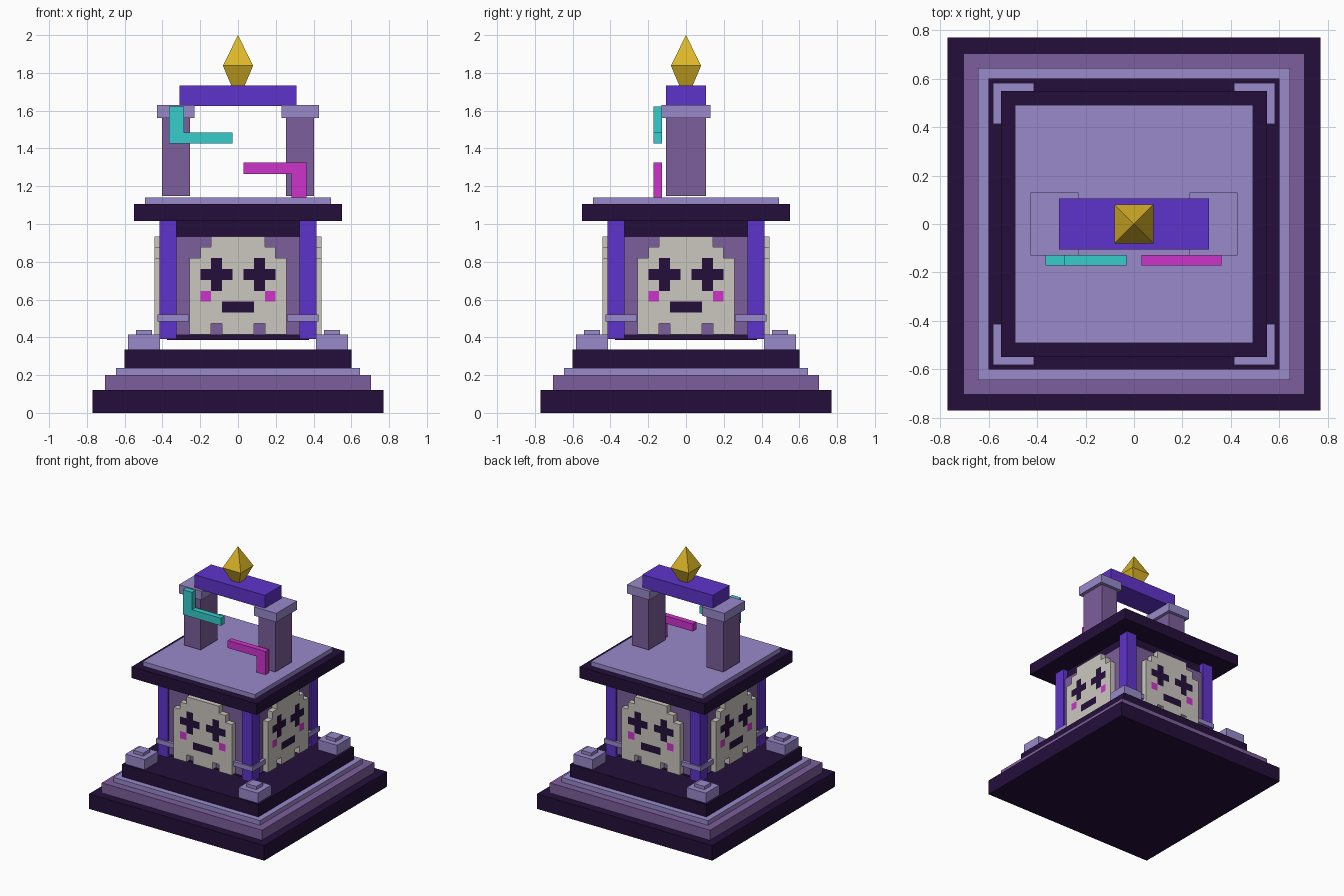
import bpy, bmesh, math
from mathutils import Matrix

if "Cube" in bpy.data.objects:
    bpy.data.objects.remove(bpy.data.objects["Cube"])


def lin(c):
    c /= 255
    return c / 12.92 if c <= 0.04045 else ((c + 0.055) / 1.055) ** 2.4


def mat(name, r, g, b):
    m = bpy.data.materials.new(name)
    m.diffuse_color = (lin(r), lin(g), lin(b), 1)
    m.use_nodes = True
    m.node_tree.nodes["Principled BSDF"].inputs["Base Color"].default_value = m.diffuse_color
    return m


DARK = mat("dark plum", 36, 15, 58)
MID = mat("dusty purple", 125, 94, 156)
LAV = mat("lavender", 153, 138, 203)
VIO = mat("bright violet", 95, 51, 203)
BONE = mat("bone", 203, 199, 191)
CYAN = mat("cyan", 54, 205, 203)
PINK = mat("magenta", 205, 52, 203)
GOLD = mat("gold", 220, 182, 40)


def finish(name, bm, mats):
    me = bpy.data.meshes.new(name)
    bm.to_mesh(me)
    bm.free()
    for m in mats:
        me.materials.append(m)
    ob = bpy.data.objects.new(name, me)
    bpy.context.collection.objects.link(ob)
    return ob


def box(name, m, x0, x1, y0, y1, z0, z1):
    bm = bmesh.new()
    size = Matrix.Diagonal((x1 - x0, y1 - y0, z1 - z0, 1))
    place = Matrix.Translation(((x0 + x1) / 2, (y0 + y1) / 2, (z0 + z1) / 2))
    bmesh.ops.create_cube(bm, size=1, matrix=place @ size)
    return finish(name, bm, [m])


def slab(name, m, h, z0, z1):
    return box(name, m, -h, h, -h, h, z0, z1)


def corners(name, m, a, b, z0, z1):
    # the same square block at all four corners
    for sx in (-1, 1):
        for sy in (-1, 1):
            xs, ys = sorted((sx * a, sx * b)), sorted((sy * a, sy * b))
            box(name, m, *xs, *ys, z0, z1)


# stepped base
slab("base_bottom_step", DARK, 0.77, 0, 0.12)
slab("base_middle_step", MID, 0.705, 0.12, 0.2)
slab("base_trim", LAV, 0.645, 0.2, 0.237)
slab("base_top_step", DARK, 0.6, 0.237, 0.335)
corners("corner_stud", LAV, 0.413, 0.582, 0.335, 0.415)
corners("corner_stud_cap", LAV, 0.455, 0.54, 0.415, 0.44)

# raised chamber with corner posts and clasps
slab("chamber_core", DARK, 0.375, 0.387, 1.015)
corners("corner_post", VIO, 0.325, 0.415, 0.39, 1.015)
corners("post_clasp", LAV, 0.26, 0.425, 0.483, 0.52)

# pixel mask on each side: # bone, o dark, p magenta
MASK = ["..#####..",
        ".#######.",
        "##o###o##",
        "#ooo#ooo#",
        "##o###o##",
        "#p#####p#",
        "###ooo###",
        "#########",
        "##.###.##"]
PX, PZ, TOP, FRONT = 0.0569, 0.0577, 0.935, -0.443


def mask(name):
    bm = bmesh.new()
    verts = {}

    def v(c, r):
        if (c, r) not in verts:
            verts[c, r] = bm.verts.new(((c - 4.5) * PX, FRONT, TOP - r * PZ))
        return verts[c, r]

    for r, row in enumerate(MASK):
        for c, ch in enumerate(row):
            if ch != ".":
                f = bm.faces.new((v(c, r + 1), v(c + 1, r + 1), v(c + 1, r), v(c, r)))
                f.material_index = "#op".index(ch)
    ob = finish(name, bm, [BONE, DARK, PINK])
    sol = ob.modifiers.new("thickness", "SOLIDIFY")
    sol.thickness = 0.05
    sol.offset = -1
    return ob


for i, side in enumerate(("front", "right", "back", "left")):
    panel = box(side + "_panel", MID, -0.325, 0.325, -0.4, -0.37, 0.413, 0.935)
    for ob in (panel, mask(side + "_mask")):
        ob.rotation_euler.z = i * math.pi / 2

# roof
slab("roof_slab", DARK, 0.55, 1.015, 1.105)
slab("roof_top", LAV, 0.492, 1.105, 1.14)

# gateway on the roof
for s, side in ((-1, "left"), (1, "right")):
    box(side + "_pillar", MID, *sorted((s * 0.255, s * 0.402)), -0.105, 0.105, 1.147, 1.56)
    box(side + "_capital", LAV, *sorted((s * 0.23, s * 0.428)), -0.13, 0.13, 1.56, 1.63)
box("lintel", VIO, -0.31, 0.31, -0.105, 0.105, 1.625, 1.732)

# angled ornaments in front of the pillars
Y = (-0.172, -0.128)
box("cyan_ornament_upright", CYAN, -0.365, -0.285, *Y, 1.485, 1.623)
box("cyan_ornament_bar", CYAN, -0.365, -0.03, *Y, 1.425, 1.485)
box("magenta_ornament_upright", PINK, 0.282, 0.362, *Y, 1.14, 1.265)
box("magenta_ornament_bar", PINK, 0.03, 0.362, *Y, 1.265, 1.325)

# four-sided gem
bm = bmesh.new()
h = 0.08
ring = [bm.verts.new((x, y, 1.838)) for x, y in ((-h, -h), (h, -h), (h, h), (-h, h))]
tip, foot = bm.verts.new((0, 0, 2)), bm.verts.new((0, 0, 1.65))
for i in range(4):
    a, b = ring[i], ring[(i + 1) % 4]
    bm.faces.new((a, b, tip))
    bm.faces.new((b, a, foot))
finish("gem", bm, [GOLD])
